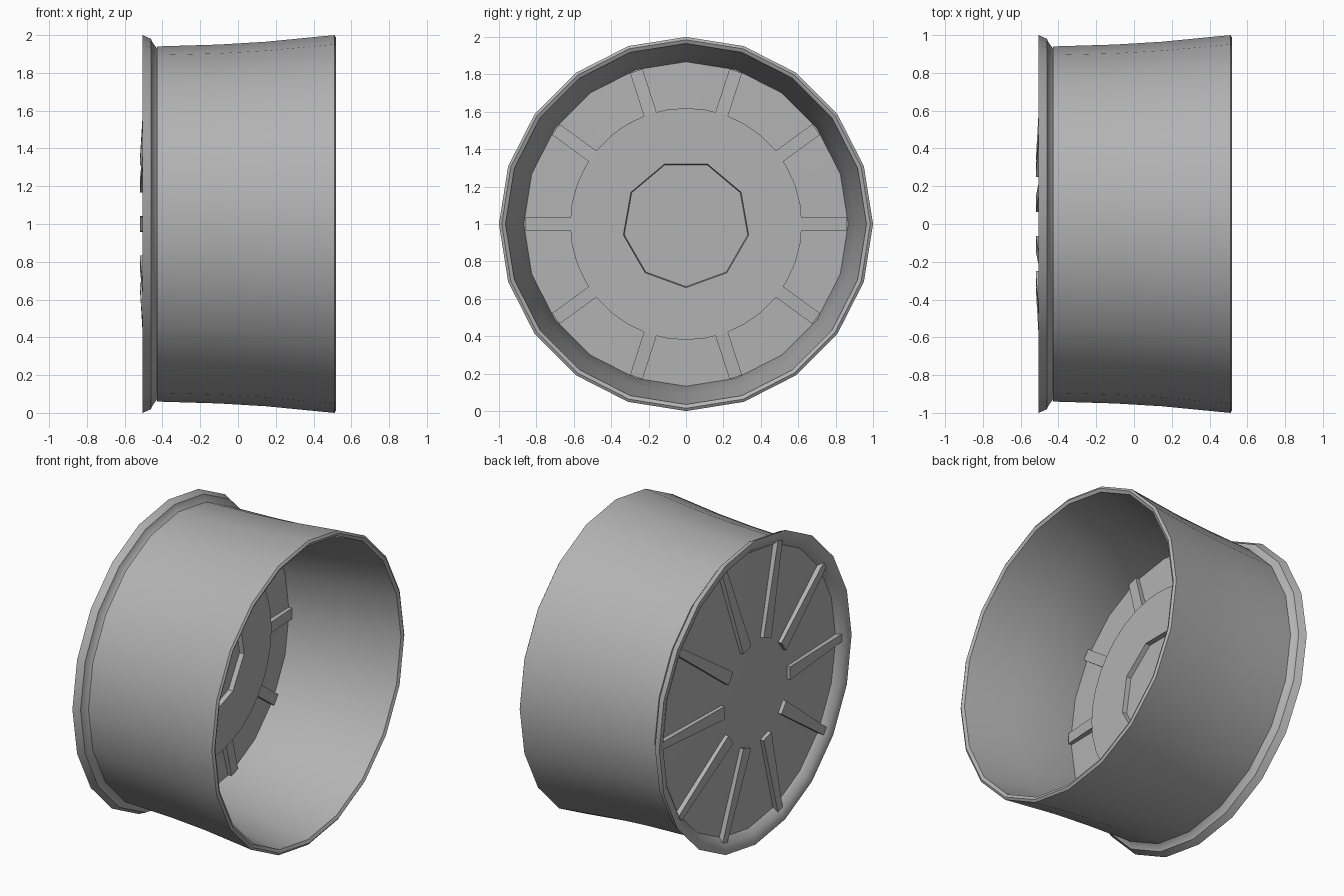
import bpy, bmesh, math
from mathutils import Matrix, Vector

cube = bpy.data.objects.get("Cube")
if cube:
    bpy.data.objects.remove(cube, do_unlink=True)

metal = bpy.data.materials.new("grey_metal")
metal.use_nodes = True
grey = (0.45, 0.45, 0.45, 1)
metal.diffuse_color = grey
metal.node_tree.nodes["Principled BSDF"].inputs["Base Color"].default_value = grey

CENTRE = Matrix.Translation((0, 0, 1))


def finish(name, bm, angle=30):
    """Turn a bmesh into a shaded object standing on the ground."""
    bmesh.ops.remove_doubles(bm, verts=bm.verts, dist=0.0001)
    bmesh.ops.recalc_face_normals(bm, faces=bm.faces)
    bm.transform(CENTRE)
    mesh = bpy.data.meshes.new(name)
    bm.to_mesh(mesh)
    bm.free()
    mesh.materials.append(metal)
    obj = bpy.data.objects.new(name, mesh)
    bpy.context.collection.objects.link(obj)
    bpy.ops.object.select_all(action="DESELECT")
    obj.select_set(True)
    bpy.context.view_layer.objects.active = obj
    bpy.ops.object.shade_smooth_by_angle(angle=math.radians(angle))
    return obj


def polygon_radius(r, a, sides):
    """Radius of a flat-sided polygon with one corner pointing down."""
    step = 2 * math.pi / sides
    off = (a + math.pi / 2) % step - step / 2
    return r * math.cos(step / 2) / math.cos(off)


def lathe(name, profile, seg, closed=False, angle=30):
    """Spin (x, radius[, polygon sides]) points around the x axis."""
    bm = bmesh.new()
    rings = []
    for x, r, *sides in profile:
        ring = []
        for i in range(seg):
            a = 2 * math.pi * i / seg
            rr = polygon_radius(r, a, sides[0]) if sides else r
            ring.append(bm.verts.new((x, rr * math.cos(a), rr * math.sin(a))))
        rings.append(ring)
    pairs = list(zip(rings, rings[1:]))
    if closed:
        pairs.append((rings[-1], rings[0]))
    for r0, r1 in pairs:
        for i in range(seg):
            j = (i + 1) % seg
            bm.faces.new((r0[i], r0[j], r1[j], r1[i]))
    if not closed:
        bm.faces.new(rings[0])
        bm.faces.new(rings[-1])
    return finish(name, bm, angle)


def radial_bars(name, count, side_profile, w_in, w_out):
    """Tapered bars around the axis; side_profile holds (x, radius)."""
    bm = bmesh.new()
    r_min = min(r for x, r in side_profile)
    r_max = max(r for x, r in side_profile)
    for k in range(count):
        turn = Matrix.Rotation(2 * math.pi * k / count, 3, "X")
        sides = []
        for s in (-1, 1):
            loop = []
            for x, r in side_profile:
                t = (r - r_min) / (r_max - r_min)
                w = w_in + (w_out - w_in) * t
                loop.append(bm.verts.new(turn @ Vector((x, r, s * w / 2))))
            bm.faces.new(loop)
            sides.append(loop)
        n = len(side_profile)
        for i in range(n):
            j = (i + 1) % n
            bm.faces.new((sides[0][i], sides[0][j], sides[1][j], sides[1][i]))
    return finish(name, bm)


# Flared barrel, open towards +x
lathe("rim_barrel", [
    (-0.43, 0.88), (-0.43, 0.94), (-0.1, 0.95), (0.15, 0.965),
    (0.51, 1.0), (0.52, 0.985), (0.51, 0.965), (0.15, 0.91), (-0.3, 0.86),
], 20, closed=True, angle=40)

# Stepped lip on the outer side
lathe("outer_lip", [
    (-0.41, 0.92), (-0.43, 0.93), (-0.455, 0.965), (-0.46, 0.98),
    (-0.505, 1.0), (-0.505, 0.975), (-0.49, 0.94), (-0.45, 0.90), (-0.41, 0.88),
], 20, closed=True)

# Slightly domed cover
lathe("outer_cover", [
    (-0.40, 0.90), (-0.455, 0.905), (-0.495, 0.35), (-0.50, 0.1),
], 40)

# Ten raised spokes on the cover
radial_bars("outer_spokes", 10, [
    (-0.49, 0.34), (-0.52, 0.34), (-0.485, 0.93), (-0.45, 0.93),
], 0.085, 0.05)

# Inner plate with a nine-sided recess in its centre
lathe("inner_plate", [
    (-0.27, 0.88), (-0.235, 0.87), (-0.23, 0.62), (-0.19, 0.62),
    (-0.19, 0.34, 9), (-0.22, 0.335, 9),
], 36)

# Short ribs between the plate and the barrel
radial_bars("inner_ribs", 10, [
    (-0.24, 0.61), (-0.195, 0.61), (-0.21, 0.86), (-0.24, 0.86),
], 0.07, 0.07)
